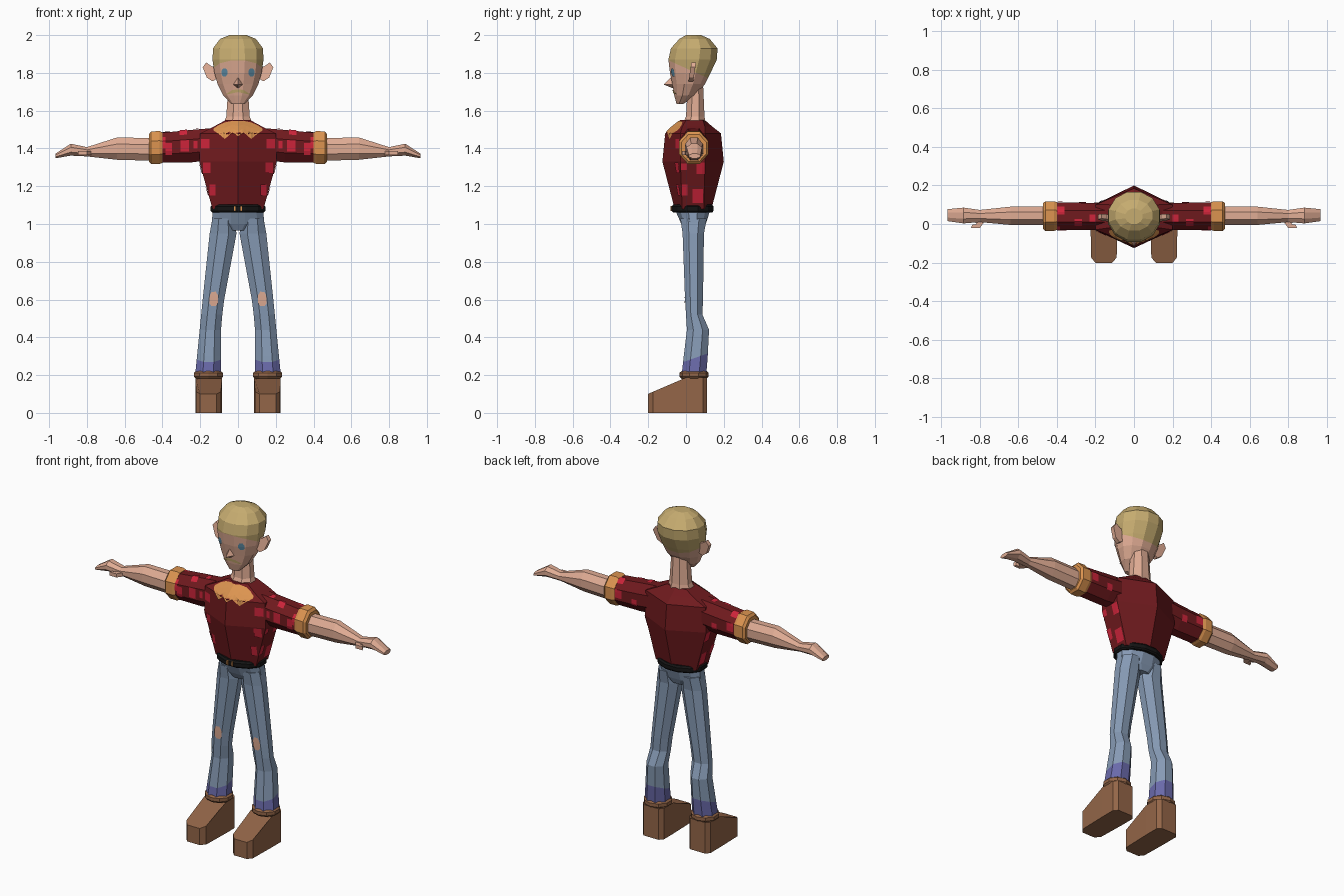
import bpy, bmesh, math
from mathutils import Vector
from mathutils.bvhtree import BVHTree

cube = bpy.data.objects.get("Cube")
if cube:
    bpy.data.objects.remove(cube, do_unlink=True)


def material(name, rgb):
    lin = [(c / 255 / 12.92 if c < 11 else ((c / 255 + 0.055) / 1.055) ** 2.4) for c in rgb]
    m = bpy.data.materials.new(name)
    m.use_nodes = True
    m.diffuse_color = (*lin, 1)
    m.node_tree.nodes["Principled BSDF"].inputs["Base Color"].default_value = (*lin, 1)
    return m


SKIN = material("skin", (224, 172, 148))
HAIR = material("blond_hair", (198, 172, 112))
SHIRT = material("dark_red_shirt", (112, 26, 30))
RED = material("bright_red_patch", (205, 36, 58))
ORANGE = material("orange_trim", (220, 148, 80))
BLACK = material("black_belt", (20, 20, 20))
JEANS = material("blue_denim", (134, 154, 180))
CUFF = material("violet_denim", (106, 106, 170))
BROWN = material("brown_leather", (148, 102, 72))
EYE = material("blue_eye", (92, 140, 165))


def build(name, verts, faces, mat, recalc=True):
    mesh = bpy.data.meshes.new(name)
    mesh.from_pydata([tuple(v) for v in verts], [], faces)
    if recalc:
        bm = bmesh.new()
        bm.from_mesh(mesh)
        bmesh.ops.recalc_face_normals(bm, faces=bm.faces)
        bm.to_mesh(mesh)
        bm.free()
    mesh.materials.append(mat)
    ob = bpy.data.objects.new(name, mesh)
    bpy.context.collection.objects.link(ob)
    return ob


def both(name, verts, faces, mat, recalc=True):
    """Left part and its mirrored right twin."""
    flipped = [tuple(reversed(f)) for f in faces]
    return [build("left_" + name, verts, faces, mat, recalc),
            build("right_" + name, [(-v[0], v[1], v[2]) for v in verts], flipped, mat, recalc)]


def loft(rings):
    n, k = len(rings[0]), len(rings)
    verts = [v for r in rings for v in r]
    faces = [(i * n + j, i * n + (j + 1) % n, (i + 1) * n + (j + 1) % n, (i + 1) * n + j)
             for i in range(k - 1) for j in range(n)]
    return verts, faces + [tuple(range(n)), tuple(range((k - 1) * n, k * n))]


def oval(a0, a1, b0, b1, n, turn=0.0):
    """Polygon filling a box, as pairs."""
    pts = [(math.cos(math.tau * (i + turn) / n), math.sin(math.tau * (i + turn) / n)) for i in range(n)]
    ma, mb = max(p[0] for p in pts), max(p[1] for p in pts)
    return [((a0 + a1) / 2 + p[0] / ma * (a1 - a0) / 2, (b0 + b1) / 2 + p[1] / mb * (b1 - b0) / 2) for p in pts]


def ring_z(z, x0, x1, y0, y1, n=8, turn=0.5):
    return [(x, y, z) for x, y in oval(x0, x1, y0, y1, n, turn)]


def ring_x(x, y0, y1, z0, z1, n=8, turn=0.5):
    return [(x, y, z) for y, z in oval(y0, y1, z0, z1, n, turn)]


def prism(outline, place, lo, hi):
    return loft([[place(a, b, lo) for a, b in outline], [place(a, b, hi) for a, b in outline]])


def paint_side(ob, point, normal, mat):
    """Cut the mesh along a plane and colour the side the normal points to."""
    ob.data.materials.append(mat)
    bm = bmesh.new()
    bm.from_mesh(ob.data)
    p, nrm = Vector(point), Vector(normal)
    bmesh.ops.bisect_plane(bm, geom=bm.verts[:] + bm.edges[:] + bm.faces[:], plane_co=p, plane_no=nrm)
    for f in bm.faces:
        if (f.calc_center_median() - p).dot(nrm) > 0:
            f.material_index = 1
    bm.to_mesh(ob.data)
    bm.free()


VIEWS = {"front": (lambda u, v: (u, -1, v), (0, 1, 0)), "back": (lambda u, v: (u, 1, v), (0, -1, 0)),
         "side": (lambda u, v: (1, u, v), (-1, 0, 0)), "top": (lambda u, v: (u, v, 3), (0, 0, -1))}


def patch(target, view, cols, sub=3, lift=0.004):
    """Thin cloth laid on a surface; cols are (u, low v, high v)."""
    me = target.data
    tree = BVHTree.FromPolygons([v.co for v in me.vertices], [tuple(p.vertices) for p in me.polygons])
    place, ray = VIEWS[view]
    fine = []
    for a, b in zip(cols, cols[1:]):
        fine += [[p + (q - p) * t / sub for p, q in zip(a, b)] for t in range(sub)]
    fine.append(cols[-1])
    verts, ok = [], []
    for u, lo, hi in fine:
        for t in range(sub + 1):
            start = Vector(place(u, lo + (hi - lo) * t / sub))
            hit, nrm, _, _ = tree.ray_cast(start, Vector(ray))
            ok.append(hit is not None)
            verts.append(hit - Vector(ray) * lift if hit else start)
    m, faces = sub + 1, []
    for i in range(len(fine) - 1):
        for j in range(sub):
            f = (i * m + j, (i + 1) * m + j, (i + 1) * m + j + 1, i * m + j + 1)
            if all(ok[k] for k in f):
                a, b, c = (verts[k] for k in f[:3])
                faces.append(f if (b - a).cross(c - a).dot(Vector(ray)) < 0 else f[::-1])
    used = sorted({k for f in faces for k in f})
    index = {k: i for i, k in enumerate(used)}
    return [verts[k] for k in used], [tuple(index[k] for k in f) for f in faces]


def square(u0, u1, v0, v1):
    return [(u0, v0, v1), (u1, v0, v1)]


# Torso: six-sided with a ridge down the chest and the back
def hexagon(z, rx, y0, s0, s1, y1):
    return [(0, y0, z), (rx, s0, z), (rx, s1, z), (0, y1, z), (-rx, s1, z), (-rx, s0, z)]


torso = build("shirt_body", *loft([
    hexagon(1.08, 0.135, -0.06, -0.02, 0.095, 0.135), hexagon(1.33, 0.205, -0.125, -0.03, 0.10, 0.20),
    hexagon(1.48, 0.20, -0.11, -0.03, 0.10, 0.185), hexagon(1.515, 0.13, -0.075, -0.02, 0.10, 0.14),
    hexagon(1.55, 0.065, -0.03, 0.0, 0.09, 0.10)]), SHIRT)
build("collar", *patch(torso, "front", [
    (-0.13, 1.495, 1.505), (-0.10, 1.475, 1.525), (-0.07, 1.45, 1.538), (-0.03, 1.485, 1.546), (0, 1.465, 1.546),
    (0.03, 1.485, 1.546), (0.07, 1.45, 1.538), (0.10, 1.475, 1.525), (0.13, 1.495, 1.505)]), ORANGE, False)

# Sleeves, cuffs and arms
sleeve = both("sleeve", *loft([ring_x(0.13, -0.03, 0.11, 1.34, 1.508), ring_x(0.25, -0.03, 0.11, 1.326, 1.498),
                               ring_x(0.41, -0.03, 0.112, 1.326, 1.482)]), SHIRT)[0]
both("sleeve_cuff", *loft([ring_x(0.40, -0.03, 0.113, 1.324, 1.485), ring_x(0.415, -0.036, 0.118, 1.318, 1.492),
                           ring_x(0.46, -0.036, 0.118, 1.318, 1.49), ring_x(0.472, -0.025, 0.108, 1.33, 1.475)]), ORANGE)
both("arm", *loft([ring_x(0.45, -0.005, 0.092, 1.335, 1.455), ring_x(0.64, -0.005, 0.09, 1.34, 1.458),
                   ring_x(0.80, 0.01, 0.073, 1.358, 1.407), ring_x(0.885, 0.003, 0.085, 1.362, 1.425),
                   ring_x(0.967, 0.015, 0.077, 1.348, 1.372)]), SKIN)
both("thumb", *prism([(0.77, 0.02), (0.85, 0.025), (0.815, 0.0), (0.84, -0.004), (0.846, -0.02),
                      (0.80, -0.02), (0.785, 0.0)], lambda a, b, c: (a, b, c), 1.365, 1.387), SKIN)

# Bright cloth patches, the same on both sides
for ob, view, box in [
        (torso, "front", (0.145, 0.185, 1.27, 1.325)), (torso, "front", (0.12, 0.15, 1.15, 1.21)),
        (torso, "front", (0.15, 0.195, 1.40, 1.45)),
        (torso, "side", (0.055, 0.10, 1.265, 1.325)), (torso, "side", (-0.025, 0.008, 1.15, 1.21)),
        (torso, "side", (0.035, 0.09, 1.11, 1.185)), (torso, "side", (-0.027, 0.005, 1.285, 1.32)),
        (sleeve, "front", (0.26, 0.305, 1.385, 1.445)), (sleeve, "front", (0.35, 0.385, 1.365, 1.43)),
        (sleeve, "front", (0.215, 0.235, 1.40, 1.44)), (sleeve, "front", (0.385, 0.40, 1.40, 1.46)),
        (sleeve, "back", (0.35, 0.395, 1.39, 1.44)), (sleeve, "back", (0.25, 0.285, 1.37, 1.41)),
        (sleeve, "top", (0.27, 0.31, -0.01, 0.025)), (sleeve, "top", (0.20, 0.23, 0.01, 0.05)),
        (sleeve, "top", (0.36, 0.40, 0.05, 0.09))]:
    both("shirt_patch", *patch(ob, view, square(*box)), RED, False)

# Belt with buckle bars
build("belt", *loft([ring_z(z, -r, r, 0.035 - r * 0.76, 0.035 + r * 0.76, 12)
                     for z, r in ((1.062, 0.138), (1.07, 0.146), (1.092, 0.146), (1.102, 0.136))]), BLACK)
both("buckle_bar", *prism([(0.012, 1.068), (0.02, 1.068), (0.02, 1.096), (0.012, 1.096)],
                          lambda a, b, c: (a, c, b), -0.081, -0.073), ORANGE)

# Jeans: pelvis and legs with turned-up hems
build("pelvis", *loft([ring_z(1.08, -0.132, 0.132, -0.06, 0.13, 12), ring_z(1.0, -0.14, 0.14, -0.025, 0.105, 12),
                       ring_z(0.965, -0.07, 0.07, -0.005, 0.09, 12)]), JEANS)
legs = both("leg", *loft([ring_z(*r) for r in (
    (1.03, 0.02, 0.135, -0.03, 0.11), (0.95, 0.008, 0.15, -0.018, 0.095), (0.6, 0.073, 0.187, -0.005, 0.09),
    (0.52, 0.083, 0.195, 0.0, 0.087), (0.44, 0.09, 0.203, 0.005, 0.122), (0.3, 0.09, 0.217, -0.012, 0.115),
    (0.21, 0.09, 0.226, -0.022, 0.108))]), JEANS)
both("knee_patch", *patch(legs[0], "front", [(0.105, 0.585, 0.62), (0.118, 0.565, 0.642),
                                             (0.14, 0.565, 0.64), (0.152, 0.58, 0.615)]), SKIN, False)
for leg in legs:
    paint_side(leg, (0, 0.03, 0.285), (0, 0.35, -1), CUFF)

# Boots: wedge foot and rolled top
foot = [(0.085, 0.09), (0.105, 0.112), (0.205, 0.112), (0.226, 0.09), (0.226, 0.0), (0.222, -0.175),
        (0.20, -0.202), (0.115, -0.202), (0.09, -0.175), (0.085, 0.0)]
both("boot", *loft([[(x, y, 0) for x, y in foot],
                    [(x, y, 0.187 if y >= 0 else 0.187 + y * 0.43) for x, y in foot]]), BROWN)
both("boot_collar", *loft([ring_z(z, 0.157 - r, 0.157 + r, 0.043 - r, 0.043 + r, 10) for z, r in
                           ((0.18, 0.066), (0.192, 0.077), (0.212, 0.077), (0.222, 0.066))]), BROWN)

# Neck and head
build("neck", *loft([ring_z(1.52, -0.08, 0.08, -0.02, 0.105), ring_z(1.57, -0.062, 0.062, 0.0, 0.098),
                     ring_z(1.75, -0.05, 0.05, 0.01, 0.09)]), SKIN)
head = build("head", *loft([ring_z(z, -r, r, y0, y1, 12) for z, r, y0, y1 in (
    (1.635, 0.035, -0.05, -0.015), (1.68, 0.078, -0.062, 0.055), (1.74, 0.108, -0.072, 0.10),
    (1.80, 0.125, -0.085, 0.13), (1.87, 0.135, -0.093, 0.163), (1.93, 0.132, -0.08, 0.167),
    (1.98, 0.095, -0.035, 0.125), (2.0, 0.045, 0.0, 0.08))]), SKIN)
both("eye", *patch(head, "front", [(0.055, 1.795, 1.81), (0.063, 1.782, 1.823), (0.08, 1.782, 1.823),
                                   (0.088, 1.795, 1.81)], 2), EYE, False)
build("moustache", *patch(head, "front", [(-0.06, 1.685, 1.69), (-0.03, 1.692, 1.71), (0, 1.698, 1.712),
                                          (0.03, 1.692, 1.71), (0.06, 1.685, 1.69)], 2), HAIR, False)
paint_side(head, (0, -0.09, 1.865), (0, 0.45, 1), HAIR)
build("nose", [(0, -0.07, 1.785), (0.03, -0.062, 1.738), (-0.03, -0.062, 1.738), (0, -0.118, 1.738),
               (0, -0.06, 1.715)], [(0, 1, 3), (0, 3, 2), (3, 1, 4), (3, 4, 2), (0, 2, 4, 1)], SKIN)
both("ear", *prism([(0.115, 1.835), (0.14, 1.835), (0.168, 1.855), (0.187, 1.83), (0.165, 1.775), (0.135, 1.755),
                    (0.11, 1.77)], lambda a, b, c: (a, c + (b - 1.8) * 0.15, b), 0.02, 0.045), SKIN)
